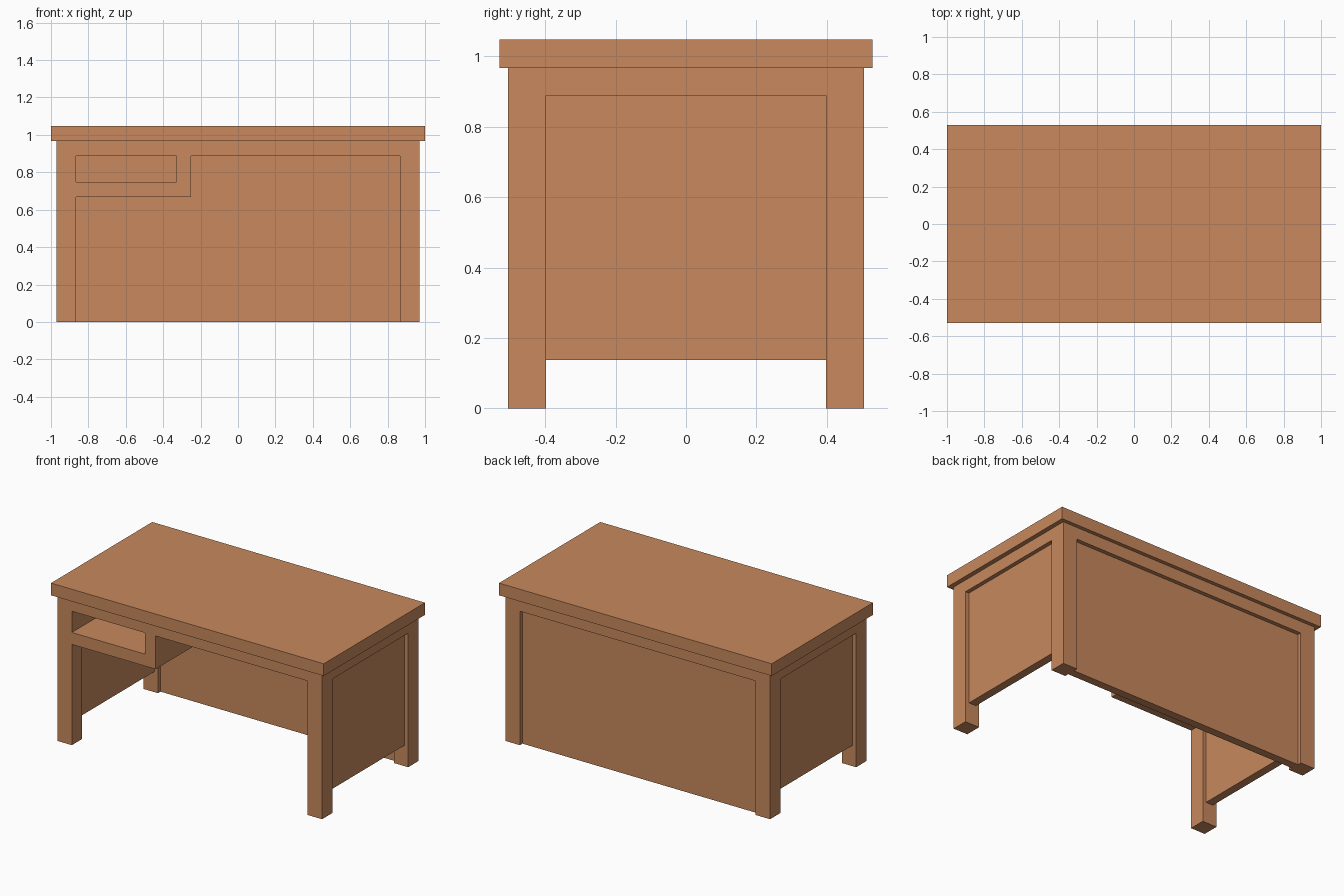
import bpy

if "Cube" in bpy.data.objects:
    bpy.data.objects.remove(bpy.data.objects["Cube"])

wood = bpy.data.materials.new("wood")
wood.diffuse_color = (0.58, 0.25, 0.11, 1)
wood.use_nodes = True
wood.node_tree.nodes["Principled BSDF"].inputs["Base Color"].default_value = wood.diffuse_color


def box(name, x, y, z):
    """Axis-aligned box from (min, max) ranges."""
    bpy.ops.mesh.primitive_cube_add(size=1, location=[(r[0] + r[1]) / 2 for r in (x, y, z)])
    ob = bpy.context.object
    ob.name = name
    ob.scale = [r[1] - r[0] for r in (x, y, z)]
    bpy.ops.object.transform_apply(location=False, rotation=False, scale=True)
    ob.data.materials.append(wood)
    return ob


def span(a, b, sign):
    return tuple(sorted((a * sign, b * sign)))


XO, XI = 0.97, 0.865        # leg outer and inner x
YO, YI = 0.505, 0.397       # leg outer and inner y
TOP, RAIL = 0.967, 0.888    # underside of top, underside of rails
REC, THK = 0.027, 0.054     # panel recess and thickness

# Table top
box("desk_top", (-1, 1), (-0.53, 0.53), (TOP, 1.048))

# Legs, rails and side panels
for sx, side in ((-1, "left"), (1, "right")):
    for sy, end in ((-1, "front"), (1, "back")):
        box(f"{end}_{side}_leg", span(XI, XO, sx), span(YI, YO, sy), (0, TOP))
    box(f"{side}_rail", span(XI, XO, sx), (-YI, YI), (RAIL, TOP))
    box(f"{side}_panel", span(XO - REC - THK, XO - REC, sx), (-YI, YI), (0.138, RAIL))
for sy, end in ((-1, "front"), (1, "back")):
    box(f"{end}_rail", (-XI, XI), span(YI, YO, sy), (RAIL, TOP))

# Back panel reaching the floor
back_in = YO - REC - THK
box("back_panel", (-XI, XI), (back_in, YO - REC), (0, RAIL))

# Open compartment under the top, on the left
box("compartment_floor", (-XI, -0.25), (-YO, back_in), (0.668, 0.747))
box("compartment_divider", (-0.33, -0.25), (-YO, back_in), (0.747, RAIL))
box("compartment_side", (-XO + REC, -XI), (-YI, YI), (0.668, RAIL))
box("compartment_ceiling", (-XI, -0.25), (-YI, back_in), (RAIL, TOP))
